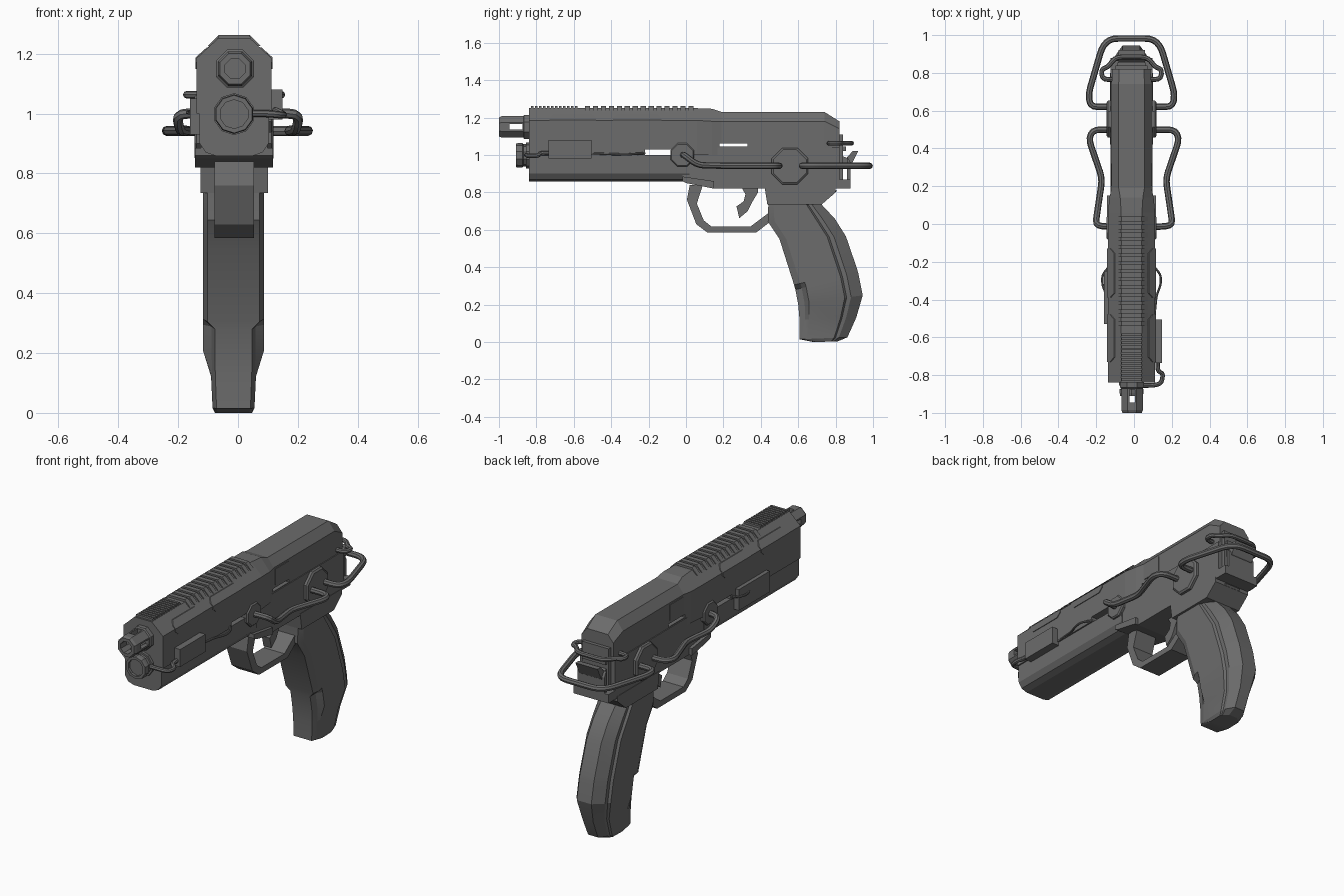
import bpy, bmesh
from math import sin, cos, pi
from mathutils import Vector

if "Cube" in bpy.data.objects:
    bpy.data.objects.remove(bpy.data.objects["Cube"])

CX = -0.013  # body centre line
dark = bpy.data.materials.new('dark_metal')
dark.diffuse_color = (0.15, 0.15, 0.15, 1)
dark.use_nodes = True
dark.node_tree.nodes["Principled BSDF"].inputs["Base Color"].default_value = dark.diffuse_color


def mesh_obj(name, verts, faces):
    bm = bmesh.new()
    vs = [bm.verts.new(v) for v in verts]
    for f in faces:
        bm.faces.new([vs[i] for i in f])
    bmesh.ops.remove_doubles(bm, verts=bm.verts, dist=1e-5)
    bmesh.ops.recalc_face_normals(bm, faces=bm.faces)
    me = bpy.data.meshes.new(name)
    bm.to_mesh(me)
    bm.free()
    me.materials.append(dark)
    ob = bpy.data.objects.new(name, me)
    bpy.context.collection.objects.link(ob)
    return ob


def activate(ob):
    bpy.ops.object.select_all(action='DESELECT')
    bpy.context.view_layer.objects.active = ob
    ob.select_set(True)


def loft(name, rings):
    n, m = len(rings[0]), len(rings)
    faces = [(i * n + j, i * n + (j + 1) % n, (i + 1) * n + (j + 1) % n, (i + 1) * n + j)
             for i in range(m - 1) for j in range(n)]
    faces += [tuple(range(n)), tuple(range((m - 1) * n, m * n))]
    return mesh_obj(name, [p for r in rings for p in r], faces)


def prism(name, pts, hw, cx=CX):
    """Side profile of (y, z) points extruded across x."""
    return loft(name, [[(cx + s * hw, y, z) for y, z in pts] for s in (-1, 1)])


def box(name, x0, x1, y0, y1, z0, z1):
    return prism(name, [(y0, z0), (y1, z0), (y1, z1), (y0, z1)], (x1 - x0) / 2, (x0 + x1) / 2)


def mirrored(half, y):
    """Cross-section ring at y from its right half of (x, z) points."""
    return [(CX + x, y, z) for x, z in half] + [(CX - x, y, z) for x, z in reversed(half)]


def lathe(name, prof, n, centre, axis):
    """(radius, distance) profile spun round the x or y axis."""
    rings = []
    for r, d in prof:
        ring = []
        for k in range(n):
            a = 2 * pi * (k + 0.5) / n
            off = (d, r * cos(a), r * sin(a)) if axis == 'X' else (r * cos(a), d, r * sin(a))
            ring.append(Vector(centre) + Vector(off))
        rings.append(ring)
    return loft(name, rings)


def boolean(ob, tool, op):
    m = ob.modifiers.new('cut', 'BOOLEAN')
    m.object, m.operation, m.solver = tool, op, 'EXACT'
    activate(ob)
    bpy.ops.object.modifier_apply(modifier='cut')
    bpy.data.objects.remove(tool)


def cable(name, pts, r, corner=0.04):
    """Tube along a path with rounded corners."""
    p = [Vector(q) for q in pts]
    path = [p[0]]
    for a, b, c in zip(p, p[1:], p[2:]):
        u = b + (a - b).normalized() * min(corner, (a - b).length * 0.45)
        v = b + (c - b).normalized() * min(corner, (c - b).length * 0.45)
        path += [u * (1 - t) ** 2 + b * 2 * t * (1 - t) + v * t * t for t in (0, 0.33, 0.67, 1)]
    path.append(p[-1])
    cu = bpy.data.curves.new(name, 'CURVE')
    cu.dimensions = '3D'
    cu.bevel_depth, cu.bevel_resolution, cu.use_fill_caps = r, 2, True
    cu.materials.append(dark)
    sp = cu.splines.new('POLY')
    sp.points.add(len(path) - 1)
    for q, v in zip(sp.points, path):
        q.co = (*v, 1)
    ob = bpy.data.objects.new(name, cu)
    bpy.context.collection.objects.link(ob)
    activate(ob)
    bpy.ops.object.convert(target='MESH')
    bpy.ops.object.shade_smooth_by_angle()


# Slide: wide chamfered front tapering into the narrow rear
def slide(name, g=0.0):
    st = [(-.84, .055, 1.25, .125, 1.185), (.06, .055, 1.25, .125, 1.185), (.14, .06, 1.247, .117, 1.18),
          (.19, .068, 1.23, .106, 1.18), (.74, .068, 1.23, .106, 1.18), (.82, .066, 1.18, .1, 1.14)]
    return loft(name, [mirrored([(t + g / 2, zt + g / 2), (w + g, zs + g / 2), (w + g, 1.0)], y)
                       for y, t, zt, w, zs in st])


body = slide('slide')
boolean(body, box('cutter', -.5, .5, -.22, .03, .97, 1.028), 'DIFFERENCE')
boolean(body, box('cutter', -.5, .5, .18, .33, 1.045, 1.062), 'DIFFERENCE')

# Raised elongated panels wrapping the slide shoulder
for i, (a, b) in enumerate([(-.73, -.48), (-.39, -.13)]):
    panel = slide(f'slide_panel_{i}', .004)
    pill = [(a, 1.17), (a + .025, 1.148), (b - .025, 1.148), (b, 1.17),
            (b, 1.2), (b - .025, 1.22), (a + .025, 1.22), (a, 1.2)]
    boolean(panel, prism('cutter', pill, .3), 'INTERSECT')

# Top ribs: coarse wide set and fine narrow front set
for name, n, y0, pitch, lo, z0 in [('rail_rib', 14, -.54, .0425, .088, 1.226), ('front_rib', 12, -.83, .0215, .058, 1.24)]:
    for i in range(n):
        y = y0 + i * pitch
        loft(f'{name}_{i}', [mirrored([(lo, z0), (.052, 1.262)], v) for v in (y, y + pitch * .65)])

# Lower front housing with chamfered belly
half = [(.117, 1.0), (.115, .9), (.095, .87), (.06, .858)]
loft('lower_housing', [mirrored(half, y) for y in (-.84, .02)])

# Receiver, its lower rim and the block over the grip
prism('receiver', [(-.02, 1.0), (-.02, .86), (0, .85), (.15, .82), (.88, .82), (.88, .87), (.82, .87),
                   (.82, 1.04), (.1, 1.04), (.06, 1.0)], .111)
prism('receiver_rim', [(-.02, .885), (-.02, .86), (0, .85), (.15, .82), (.15, .86)], .13)
prism('grip_block', [(.435, .735), (.725, .735), (.80, .80), (.80, .83), (.42, .83)], .113)
prism('receiver_panel', [(.2, 1.08), (.32, 1.08), (.32, 1.17), (.2, 1.17)], .11)

# Barrel with slotted muzzle, and the lower tube
bz = 1.15
barrel = lathe('barrel', [(.001, -.86), (.036, -.86), (.036, -1), (.055, -1), (.062, -.985), (.062, -.87), (.069, -.865),
                          (.069, -.83), (.001, -.83)], 8, (CX + .003, 0, bz), 'Y')
boolean(barrel, box('cutter', -.3, .3, -.945, -.875, bz - .015, bz + .015), 'DIFFERENCE')
boolean(barrel, box('cutter', CX - .012, CX + .018, -.945, -.875, 1, 1.3), 'DIFFERENCE')
lathe('lower_tube', [(.001, -.895), (.048, -.895), (.048, -.91), (.063, -.91), (.066, -.895), (.066, -.875), (.06, -.87),
                     (.06, -.855), (.07, -.855), (.07, -.82), (.001, -.82)], 10, (CX, 0, .998), 'Y')

# Side boxes
box('right_side_box', .1, .148, -.735, -.505, .98, 1.08)
box('left_side_box', -.16, -.12, -.53, -.25, .93, 1.05)

# Eight-sided cable sockets on both sides
for side, s in (('right', 1), ('left', -1)):
    for nm, y, z, r in [('rear_socket', .555, .94, .106), ('front_socket', -.02, 1.0, .068)]:
        lathe(f'{side}_{nm}', [(r, s * .09), (r, s * .125), (r * .9, s * .132)], 8, (CX, y, z), 'X')
    # Side cable from front socket to rear socket
    cable(f'{side}_side_cable', [(s * .11, -.015, 1.0), (s * .205, -.01, 1.0), (s * .195, .06, .945),
                                 (s * .168, .24, .942), (s * .24, .45, .942), (s * .215, .5, .942),
                                 (s * .1, .5, .942)], .017)
    # Thin wire along the seam
    cable(f'{side}_seam_wire', [(CX + s * .12, -.5, 1.008), (CX + s * .132, -.38, 1.004), (CX + s * .155, -.32, 1.002),
                                (CX + s * .155, -.27, 1.006), (CX + s * .115, -.22, 1.01)], .006, .02)


# Rear cable loops
def loop(name, half, z, r):
    cable(name, [(CX + x, y, z) for x, y in half] + [(CX - x, y, z) for x, y in reversed(half)], r)


loop('rear_cable_loop', [(.1, .62), (.218, .62), (.228, .69), (.155, .94), (.11, .982)], .942, .017)
loop('upper_cable_loop', [(.08, .765), (.155, .765), (.16, .82), (.125, .83), (.085, .885)], 1.063, .013)
cable('front_wire', [(.04, -.855, 1.0), (.1, -.855, 1.0), (.145, -.845, .995), (.155, -.79, .995),
                     (.125, -.78, 1.01), (.125, -.72, 1.01)], .012, .025)

# Rear plates and hammer
prism('rear_block', [(.80, .87), (.84, .87), (.84, 1.11), (.80, 1.11)], .085)
prism('rear_plate', [(.862, .86), (.88, .86), (.88, .96), (.862, .99)], .085)
prism('hammer', [(.82, 1.0), (.82, .965), (.87, .94), (.885, .95), (.92, 1.02), (.89, 1.02), (.86, .985)], .07)
prism('rear_ledge', [(.8, 1.02), (.855, 1.02), (.855, 1.045), (.8, 1.045)], .075)

# Trigger guard and trigger
prism('trigger_guard', [(.02, .84), (.005, .76), (.055, .63), (.115, .585), (.375, .585), (.44, .635), (.46, .70),
                        (.435, .685), (.345, .618), (.135, .618), (.095, .65), (.058, .74), (.09, .84)], .066)
prism('trigger', [(.295, .83), (.318, .79), (.308, .752), (.27, .725), (.285, .662), (.33, .70), (.355, .75),
                  (.385, .80), (.385, .83)], .025)

# Grip: front (y, z), back (y, z), half width, front step factor per station
stations = [(.435, .80, .81, .81, .102, 1), (.44, .73, .725, .735, .102, 1), (.437, .645, .795, .66, .102, 1),
            (.5, .55, .855, .565, .102, 1), (.578, .305, .915, .39, .102, 1), (.585, .28, .922, .365, .102, .72),
            (.6, .2, .945, .25, .102, .72), (.607, .12, .91, .13, .075, .95), (.607, .015, .863, .025, .07, .95),
            (.68, 0, .81, .003, .062, 1)]
rings = []
for fy, fz, by, bk, hw, step in stations:
    prof = [(0, .85 * step), (.1, step), (.17, 1), (.72, 1), (.75, .88), (.82, .88), (1, .45)]
    pt = lambda s, t, w: (CX - .002 + s * w * hw, fy + (by - fy) * t, fz + (bk - fz) * t)
    rings.append([pt(1, t, w) for t, w in prof] + [pt(-1, t, w) for t, w in reversed(prof)])
activate(loft('grip', rings))
bpy.ops.object.shade_smooth_by_angle(angle=0.3)
